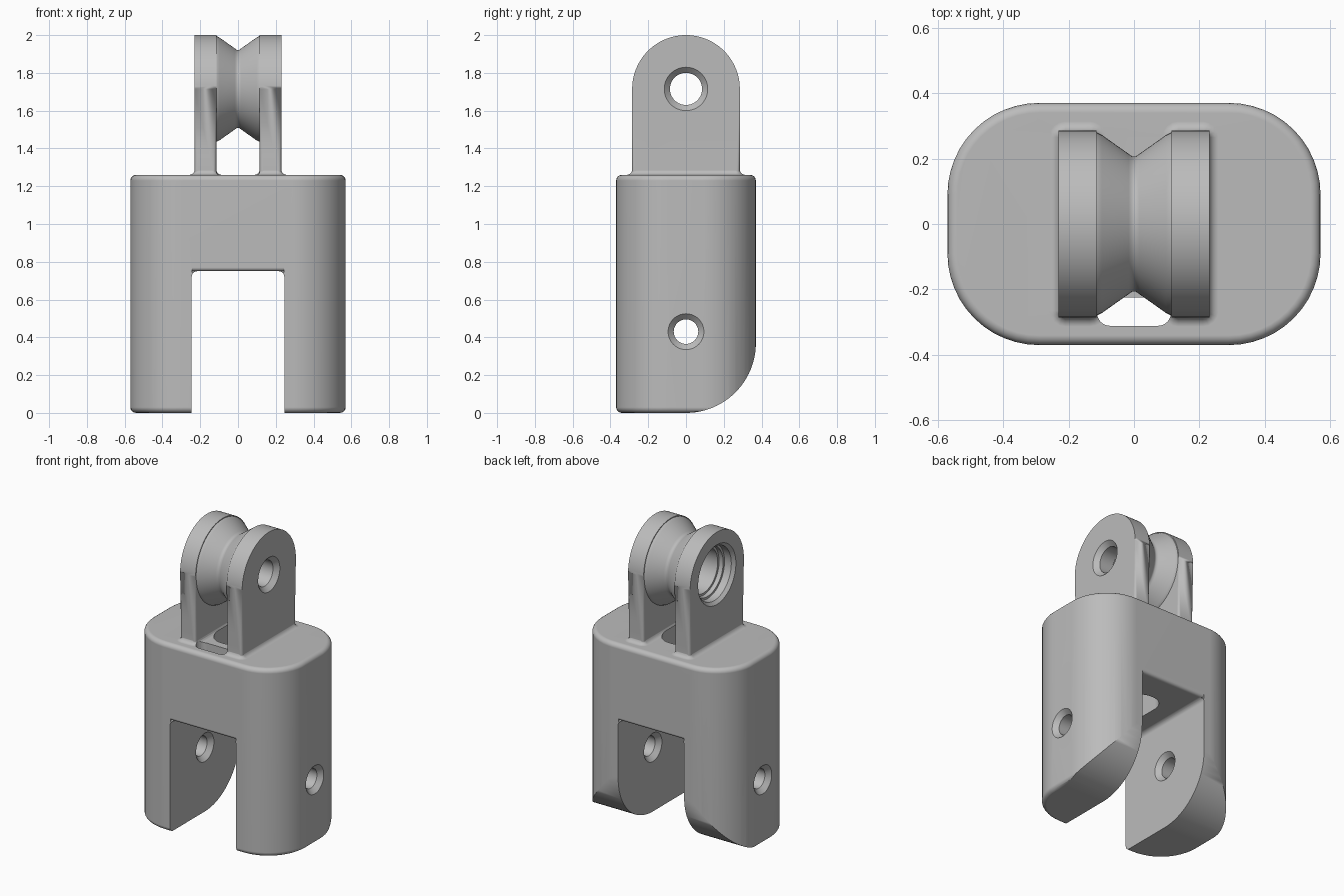
import bpy, bmesh, math
from mathutils import Vector

default = bpy.data.objects.get("Cube")
if default:
    bpy.data.objects.remove(default, do_unlink=True)

grey = bpy.data.materials.new("plain grey")
grey.use_nodes = True
grey.diffuse_color = (0.5, 0.5, 0.5, 1)
shader = grey.node_tree.nodes["Principled BSDF"]
shader.inputs["Base Color"].default_value = (0.5, 0.5, 0.5, 1)
shader.inputs["Roughness"].default_value = 0.6


def loft(name, rings, bevel=0):
    """Skin matching rings of points, cap both ends, optionally round the cap rims."""
    bm = bmesh.new()
    loops = [[bm.verts.new(p) for p in ring] for ring in rings]
    for a, b in zip(loops, loops[1:]):
        for i in range(len(a)):
            j = (i + 1) % len(a)
            bm.faces.new((a[i], a[j], b[j], b[i]))
    caps = [bm.faces.new(loops[0]), bm.faces.new(loops[-1])]
    if bevel:
        rim = list({e for f in caps for e in f.edges})
        bmesh.ops.bevel(bm, geom=rim, offset=bevel, segments=4, profile=0.5, affect='EDGES')
    bmesh.ops.recalc_face_normals(bm, faces=bm.faces)
    mesh = bpy.data.meshes.new(name)
    bm.to_mesh(mesh)
    bm.free()
    mesh.materials.append(grey)
    obj = bpy.data.objects.new(name, mesh)
    bpy.context.collection.objects.link(obj)
    return obj


def rounded_rect(cx, cy, hx, hy, r, z, n=12):
    ring = []
    for k, (sx, sy) in enumerate(((1, 1), (-1, 1), (-1, -1), (1, -1))):
        for i in range(n + 1):
            a = math.pi / 2 * (k + i / n)
            ring.append(Vector((cx + sx * (hx - r) + r * math.cos(a),
                                cy + sy * (hy - r) + r * math.sin(a), z)))
    return ring


def lathe_x(name, profile, z, n=64):
    """Revolve (x, radius) pairs about an axis parallel to x."""
    turns = [2 * math.pi * i / n for i in range(n)]
    return loft(name, [[(x, r * math.cos(a), z + r * math.sin(a)) for a in turns]
                       for x, r in profile])


def prism_x(name, outline, x0, x1, bevel=0):
    return loft(name, [[(x, y, z) for y, z in outline] for x in (x0, x1)], bevel)


def arc(cy, cz, r, start, end, n=24):
    return [(cy + r * math.cos(math.radians(start + (end - start) * i / n)),
             cz + r * math.sin(math.radians(start + (end - start) * i / n)))
            for i in range(n + 1)]


def combine(target, other, operation):
    mod = target.modifiers.new(operation.lower(), 'BOOLEAN')
    mod.operation, mod.solver, mod.object = operation, 'EXACT', other
    bpy.ops.object.select_all(action='DESELECT')
    bpy.context.view_layer.objects.active = target
    target.select_set(True)
    bpy.ops.object.modifier_apply(modifier=mod.name)
    bpy.data.objects.remove(other, do_unlink=True)


# Main block with softened top and bottom rims
TOP, RIM = 1.26, 0.03
rings = []
for end, direction in ((0, 1), (TOP, -1)):
    rim = []
    for i in range(5):
        a = math.pi / 2 * i / 4
        inset = RIM * (1 - math.sin(a))
        rim.append(rounded_rect(0, 0, 0.57 - inset, 0.37 - inset, 0.28 - inset,
                                end + direction * RIM * (1 - math.cos(a))))
    rings += rim if direction > 0 else rim[::-1]
body = loft("clevis_body", rings)

# Fork slot, with filleted upper corners and eased ceiling edges
slot = [(-0.245, -0.1), (0.245, -0.1)] + arc(0.215, 0.72, 0.03, 0, 90, 6) \
    + arc(-0.215, 0.72, 0.03, 90, 180, 6)
combine(body, loft("slot_cutter", [[(x, y, z) for x, z in slot] for y in (-0.5, 0.5)]),
        'DIFFERENCE')
for s in (-1, 1):
    ease = [(s * 0.4, 0.73)] + [(s * y, z) for y, z in arc(0.35, 0.77, 0.02, 270, 360, 4)] \
        + [(s * 0.4, 0.77)]
    combine(body, prism_x("ease_cutter", ease, -0.243, 0.243), 'DIFFERENCE')

# Large round on the lower back corner of both legs
corner = arc(0, 0.37, 0.37, 270, 360) + [(0.5, 0.37), (0.5, -0.1), (0, -0.1)]
combine(body, prism_x("heel_cutter", corner, -0.8, 0.8), 'DIFFERENCE')

# Cheek plates with flared feet
AXLE = 1.715
for s in (-1, 1):
    outline = [(-0.285, 1.2), (0.285, 1.2)] + arc(0, AXLE, 0.285, 0, 180, 48)
    cheek = prism_x("cheek", outline, s * 0.115, s * 0.23, bevel=0.02)
    combine(body, cheek, 'UNION')
    foot = [rounded_rect(s * 0.1725, 0, 0.0875, 0.315, 0.045, 1.22, 4)]
    for i in range(6):
        a = math.pi / 2 * i / 5
        grow = 0.03 * (1 - math.sin(a)) - 0.001
        foot.append(rounded_rect(s * 0.1725, 0, 0.0575 + grow, 0.285 + grow, 0.02 + grow,
                                 TOP + 0.03 * (1 - math.cos(a)), 4))
    combine(body, loft("cheek_foot", foot), 'UNION')

# Grooved roller between the cheeks
half = [(0.13, 0.281), (0.112, 0.279), (0.098, 0.272), (0.016, 0.214), (0.006, 0.207)]
roller = [(-x, r) for x, r in half] + half[::-1]
combine(body, lathe_x("roller", roller, AXLE, 96), 'UNION')

# Stepped axle bore, wide on the right and countersunk on the left
bore = [(-0.25, 0.22), (-0.21, 0.18), (-0.16, 0.18), (-0.16, 0.165), (-0.13, 0.165),
        (-0.13, 0.15), (0.1, 0.15), (0.1, 0.085), (0.2, 0.085), (0.25, 0.135)]
combine(body, lathe_x("bore_cutter", bore, AXLE), 'DIFFERENCE')

# Pin holes through the legs, countersunk on both faces
pin = [(0.225, 0.115), (0.275, 0.065), (0.54, 0.065), (0.59, 0.115)]
for s in (-1, 1):
    combine(body, lathe_x("pin_cutter", [(s * x, r) for x, r in pin], 0.43, 48), 'DIFFERENCE')

# Front window and central opening through the bridge
for cy, hx, hy, r in ((-0.268, 0.113, 0.043, 0.04), (0, 0.108, 0.17, 0.1)):
    window = [rounded_rect(0, cy, hx, hy, r, z) for z in (0.6, 1.35)]
    combine(body, loft("window_cutter", window), 'DIFFERENCE')

# Smooth shading with crisp edges and flat large faces
bpy.ops.object.select_all(action='DESELECT')
bpy.context.view_layer.objects.active = body
body.select_set(True)
bpy.ops.object.shade_smooth_by_angle(angle=math.radians(35))
weighted = body.modifiers.new("weighted normals", 'WEIGHTED_NORMAL')
weighted.keep_sharp = True
